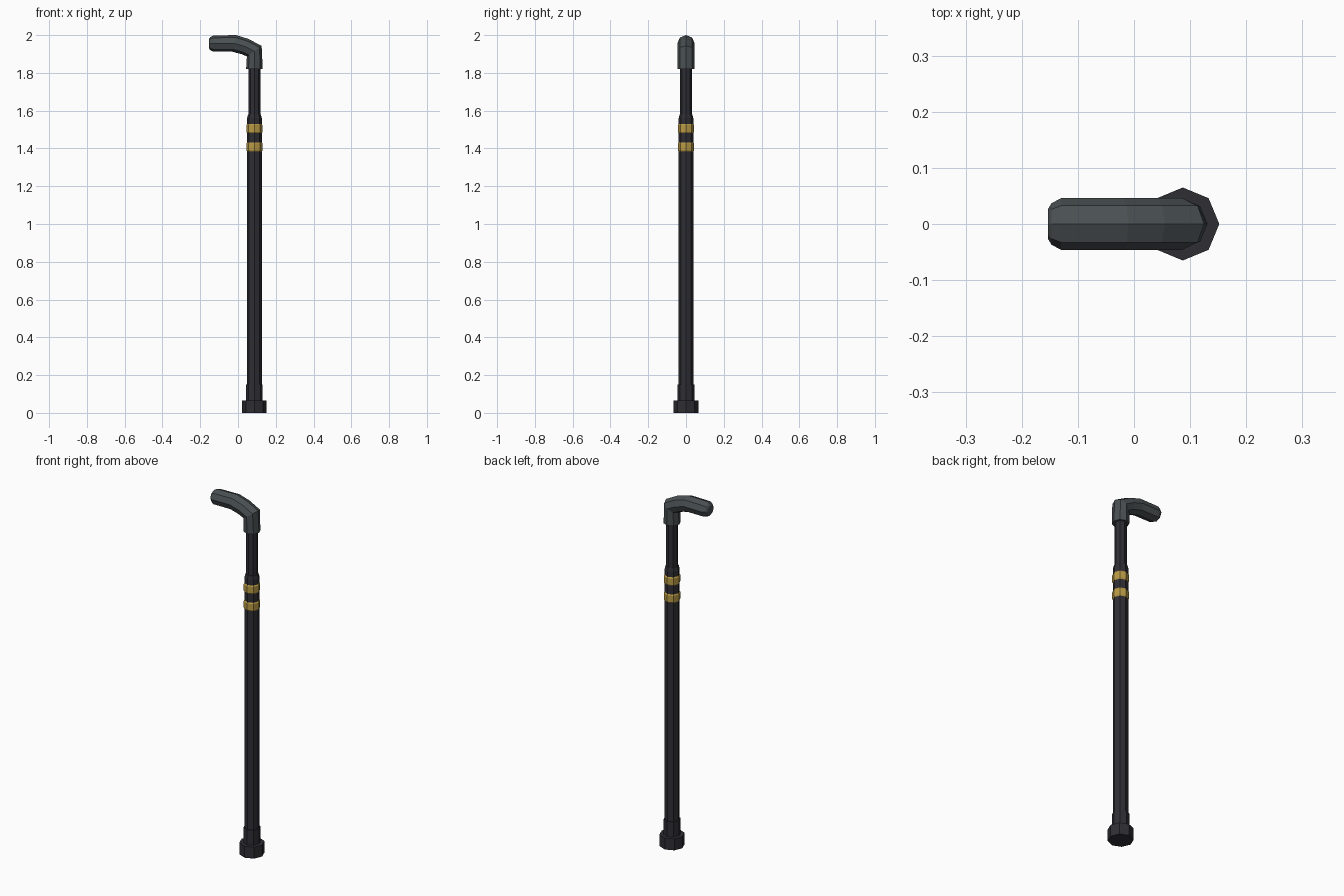
import bpy, bmesh, math

if "Cube" in bpy.data.objects:
    bpy.data.objects.remove(bpy.data.objects["Cube"])

AXIS_X, SIDES = 0.087, 8


def material(name, rgb):
    m = bpy.data.materials.new(name)
    m.diffuse_color = (*rgb, 1)
    m.use_nodes = True
    m.node_tree.nodes["Principled BSDF"].inputs["Base Color"].default_value = m.diffuse_color
    return m


BLACK = material("black metal", (0.028, 0.027, 0.034))
GREY = material("grey grip", (0.068, 0.08, 0.085))
GOLD = material("gold", (0.48, 0.32, 0.06))


def skin(name, rings, mat):
    """Join rings of points into a closed flat-shaded tube."""
    bm = bmesh.new()
    loops = [[bm.verts.new(p) for p in ring] for ring in rings]
    for a, b in zip(loops, loops[1:]):
        for i in range(SIDES):
            j = (i + 1) % SIDES
            bm.faces.new((a[i], a[j], b[j], b[i]))
    bm.faces.new(loops[0][::-1])
    bm.faces.new(loops[-1])
    bmesh.ops.recalc_face_normals(bm, faces=bm.faces)
    me = bpy.data.meshes.new(name)
    bm.to_mesh(me)
    bm.free()
    me.materials.append(mat)
    ob = bpy.data.objects.new(name, me)
    bpy.context.collection.objects.link(ob)
    return ob


def ring(outer, inner, w):
    """Octagonal ring in the plane through outer and inner (x, z) points; w = half width in y."""
    pts = []
    for i in range(SIDES):
        a = math.tau * i / SIDES
        t = (1 + math.cos(a)) / 2
        pts.append((inner[0] + (outer[0] - inner[0]) * t, w * math.sin(a),
                    inner[1] + (outer[1] - inner[1]) * t))
    return pts


def turned(name, profile, mat):
    """Upright part from (radius, z) pairs."""
    skin(name, [ring((AXIS_X + r, z), (AXIS_X - r, z), r) for r, z in profile], mat)


# Foot, collar and the two telescoping tubes
turned("rubber_foot", [(0.065, 0), (0.065, 0.065)], BLACK)
turned("foot_collar", [(0.044, 0.06), (0.044, 0.15)], BLACK)
turned("lower_shaft", [(0.039, 0.14), (0.039, 1.56), (0.034, 1.58)], BLACK)
turned("upper_shaft", [(0.031, 1.57), (0.031, 1.84)], BLACK)

# Gold bands
for i, z in enumerate((1.408, 1.505)):
    turned(f"gold_band_{i + 1}", [(0.038, z - 0.025), (0.043, z - 0.018),
                                  (0.043, z + 0.018), (0.038, z + 0.025)], GOLD)

# Bent grip: outer point, inner point, half width
grip = [((0.131, 1.82), (0.043, 1.82), 0.044),
        ((0.125, 1.943), (0.047, 1.887), 0.046),
        ((0.055, 1.98), (0.02, 1.899), 0.046),
        ((-0.01, 2.0), (-0.03, 1.912), 0.046),
        ((-0.13, 1.998), (-0.13, 1.912), 0.046),
        ((-0.147, 1.99), (-0.147, 1.92), 0.037),
        ((-0.153, 1.98), (-0.153, 1.93), 0.027)]
skin("grip", [ring(*g) for g in grip], GREY)
